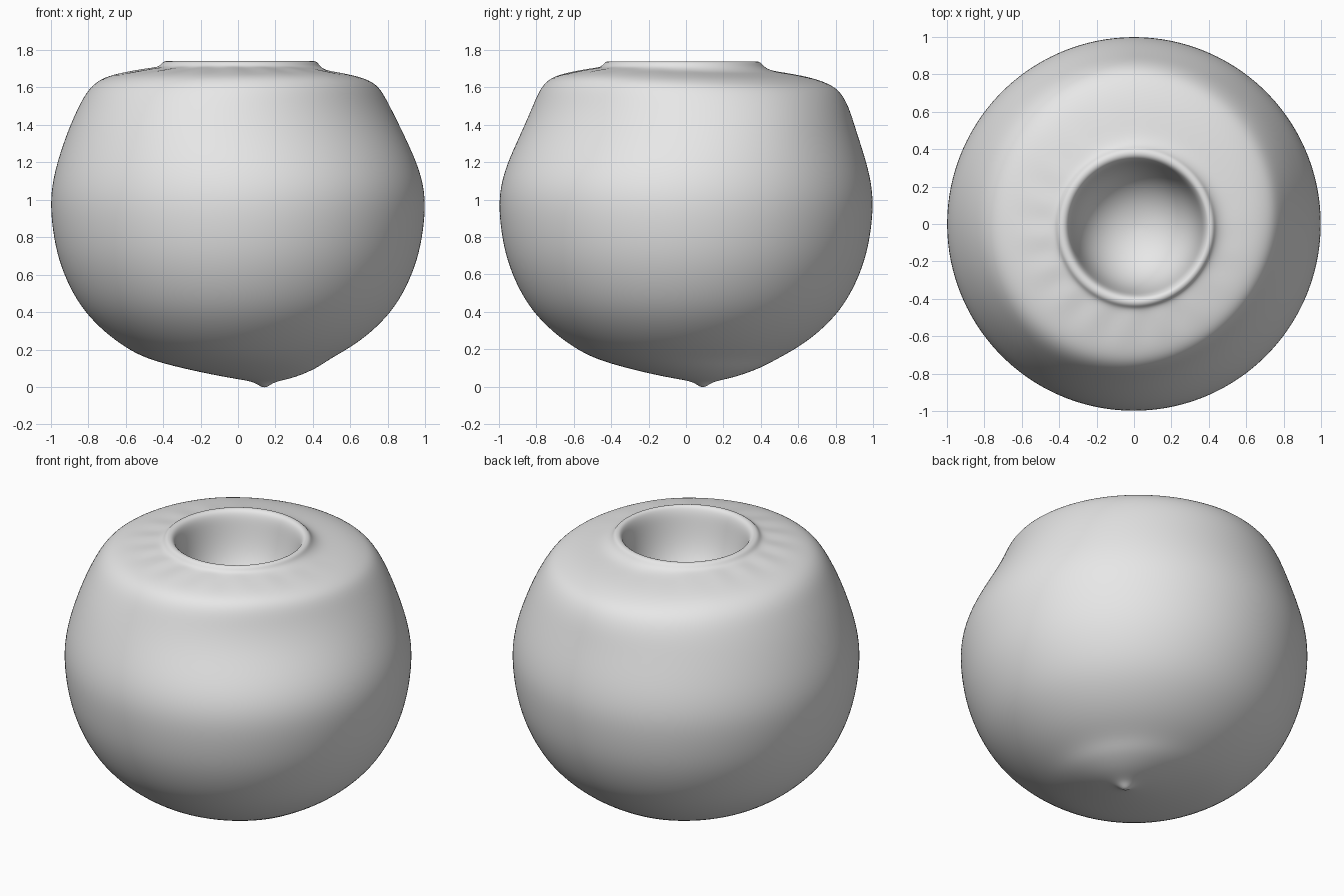
import bpy, bmesh, math

cube = bpy.data.objects.get("Cube")
if cube:
    bpy.data.objects.remove(cube, do_unlink=True)

# Single clay-grey material
clay = bpy.data.materials.new("clay_grey")
clay.use_nodes = True
clay.diffuse_color = (0.8, 0.8, 0.8, 1)
clay.node_tree.nodes["Principled BSDF"].inputs["Base Color"].default_value = (0.8, 0.8, 0.8, 1)

SEGMENTS = 72
TIP = (0.14, 0.09)
MOUTH = (0.015, -0.02)

# Radius and height, from the bottom tip up the outside to the rim
outside = [(0.02, 0.002), (0.05, 0.024), (0.10, 0.036), (0.20, 0.055), (0.36, 0.10),
           (0.49, 0.15), (0.60, 0.21), (0.71, 0.29), (0.82, 0.40), (0.90, 0.53),
           (0.96, 0.68), (0.99, 0.83), (1.003, 0.98), (0.99, 1.10), (0.96, 1.22),
           (0.905, 1.38), (0.85, 1.50), (0.80, 1.59), (0.74, 1.645), (0.66, 1.672),
           (0.56, 1.69), (0.48, 1.702), (0.435, 1.71), (0.42, 1.735), (0.395, 1.742)]
# Radius and height, from the rim down into the hollow
inside = [(0.37, 1.73), (0.355, 1.69), (0.345, 1.63), (0.325, 1.53), (0.29, 1.44),
          (0.23, 1.36), (0.15, 1.305), (0.07, 1.28)]


def bump(value, centre, width):
    return math.exp(-((value - centre) / width) ** 2)


def hand_shaped(r, z, angle):
    """Point on the outer wall, with the uneven pressing of a hand-made pot."""
    low = max(0.0, min(1.0, (0.15 - z) / 0.115))
    high = max(0.0, min(1.0, (z - 1.62) / 0.08))
    cx = TIP[0] * low + MOUTH[0] * high
    cy = TIP[1] * low + MOUTH[1] * high
    # flattened shoulder at the front left, with a soft ledge under it
    facing = max(0.0, math.cos(angle + math.pi / 4)) ** 2
    r -= 0.075 * facing * bump(z, 1.42, 0.2)
    r -= 0.02 * max(0.0, math.cos(angle)) * bump(z, 1.6, 0.12)
    r += 0.025 * max(0.0, math.sin(angle)) ** 2 * bump(z, 1.54, 0.1)
    # uneven top with pinched folds around the mouth
    if 0.45 < r < 0.76 and z > 1.6:
        z -= 0.022 * max(0.0, math.cos(angle - math.pi / 4))
        z += 0.005 * math.sin(18 * angle) * bump(r, 0.52, 0.07) * (1 - math.cos(angle - 0.8)) / 2
    return cx + r * math.cos(angle), cy + r * math.sin(angle), z


def hollow(r, z, angle):
    return MOUTH[0] + r * math.cos(angle), MOUTH[1] + r * math.sin(angle), z


# Pot body, built as one closed skin of rings
bm = bmesh.new()
rings = []
for shape, profile in ((hand_shaped, outside), (hollow, inside)):
    for r, z in profile:
        rings.append([bm.verts.new(shape(r, z, 2 * math.pi * i / SEGMENTS))
                      for i in range(SEGMENTS)])
for a, b in zip(rings, rings[1:]):
    for i in range(SEGMENTS):
        j = (i + 1) % SEGMENTS
        bm.faces.new((a[i], a[j], b[j], b[i]))
tip = bm.verts.new((TIP[0], TIP[1], -0.002))
floor = bm.verts.new((MOUTH[0], MOUTH[1], 1.272))
for i in range(SEGMENTS):
    j = (i + 1) % SEGMENTS
    bm.faces.new((tip, rings[0][j], rings[0][i]))
    bm.faces.new((floor, rings[-1][i], rings[-1][j]))
bmesh.ops.recalc_face_normals(bm, faces=bm.faces)

mesh = bpy.data.meshes.new("pot_body")
bm.to_mesh(mesh)
bm.free()
mesh.materials.append(clay)
for face in mesh.polygons:
    face.use_smooth = True
pot = bpy.data.objects.new("pot_body", mesh)
bpy.context.collection.objects.link(pot)
smooth = pot.modifiers.new("smooth_surface", 'SUBSURF')
smooth.levels = smooth.render_levels = 2
